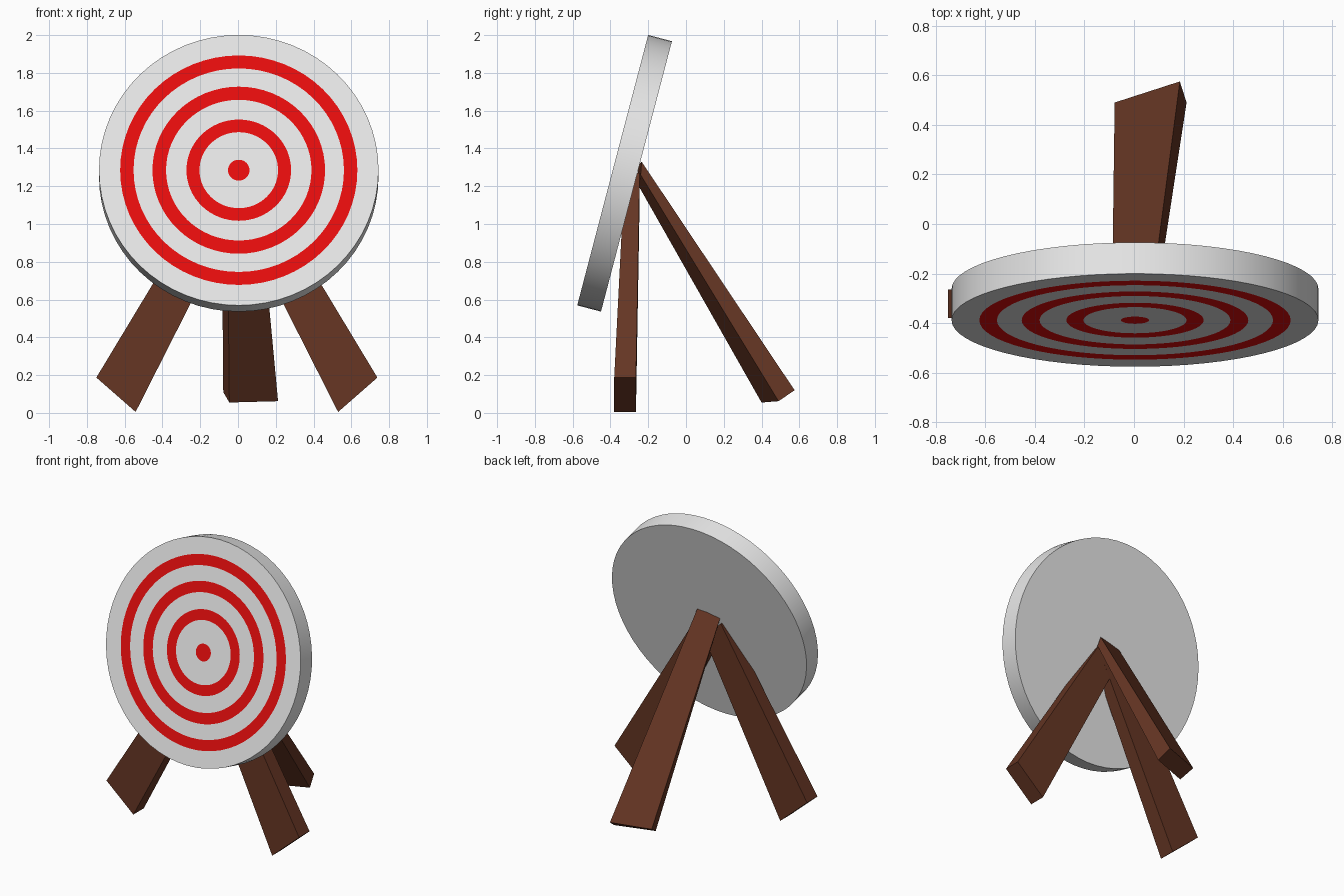
import bpy, bmesh, math
from mathutils import Matrix, Vector

if "Cube" in bpy.data.objects:
    bpy.data.objects.remove(bpy.data.objects["Cube"])


def material(name, rgb):
    m = bpy.data.materials.new(name)
    m.diffuse_color = (*rgb, 1)
    m.use_nodes = True
    m.node_tree.nodes["Principled BSDF"].inputs["Base Color"].default_value = m.diffuse_color
    return m


white = material("off_white", (0.8, 0.8, 0.8))
red = material("red", (0.8, 0.004, 0.004))
wood = material("brown_wood", (0.13, 0.036, 0.017))


def add_object(name, bm, mats):
    bmesh.ops.recalc_face_normals(bm, faces=bm.faces[:])
    me = bpy.data.meshes.new(name)
    bm.to_mesh(me)
    bm.free()
    for m in mats:
        me.materials.append(m)
    ob = bpy.data.objects.new(name, me)
    bpy.context.collection.objects.link(ob)
    return ob


# Target disc: concentric loops on the front face, then rim and plain back
SIDES, THICK = 64, 0.13
profile = [(0.057, 0), (0.208, 0), (0.277, 0), (0.385, 0), (0.457, 0),
           (0.557, 0), (0.628, 0), (0.74, 0), (0.74, -THICK)]
red_bands = {1, 3, 5}          # bands between these loops are painted red
bm = bmesh.new()
loops = []
for r, z in profile:
    loops.append([bm.verts.new((r * math.cos(2 * math.pi * i / SIDES),
                                r * math.sin(2 * math.pi * i / SIDES), z))
                  for i in range(SIDES)])
bm.faces.new(loops[0]).material_index = 1      # bullseye
for k in range(len(loops) - 1):
    a, b = loops[k], loops[k + 1]
    for i in range(SIDES):
        j = (i + 1) % SIDES
        f = bm.faces.new((a[i], b[i], b[j], a[j]))
        f.material_index = 1 if k in red_bands else 0
bm.faces.new(loops[-1][::-1])
disc = add_object("target_disc", bm, [white, red])
disc.matrix_world = (Matrix.Translation((0.004, -0.388, 1.285))
                     @ Matrix.Rotation(math.radians(75.3), 4, 'X'))
bpy.context.view_layer.objects.active = disc
disc.select_set(True)
bpy.ops.object.shade_smooth_by_angle(angle=math.radians(35))


# Tapered plank from a bottom quad to a top quad
def leg(name, bottom, top):
    bm = bmesh.new()
    b = [bm.verts.new(Vector(p)) for p in bottom]
    t = [bm.verts.new(Vector(p)) for p in top]
    bm.faces.new(b)
    bm.faces.new(t)
    for i in range(4):
        j = (i + 1) % 4
        bm.faces.new((b[i], b[j], t[j], t[i]))
    add_object(name, bm, [wood])


# Front legs, mirrored left and right
for side, s, dx in (("right", 1, 0), ("left", -1, -0.012)):
    def quad(outer, inner, y0, y1):
        return [(s * x + dx, y, z) for (x, z), y in
                ((outer, y0), (inner, y0), (inner, y1), (outer, y1))]
    leg("front_leg_" + side,
        quad((0.738, 0.187), (0.53, 0.005), -0.38, -0.265),
        quad((0.085, 1.27), (-0.05, 1.15), -0.325, -0.245))

# Rear leg, slightly twisted
leg("rear_leg",
    [(-0.078, 0.49, 0.11), (0.185, 0.575, 0.12), (0.212, 0.49, 0.062), (-0.046, 0.40, 0.055)],
    [(-0.088, -0.255, 1.31), (0.078, -0.235, 1.33), (0.10, -0.24, 1.26), (-0.057, -0.25, 1.2)])
